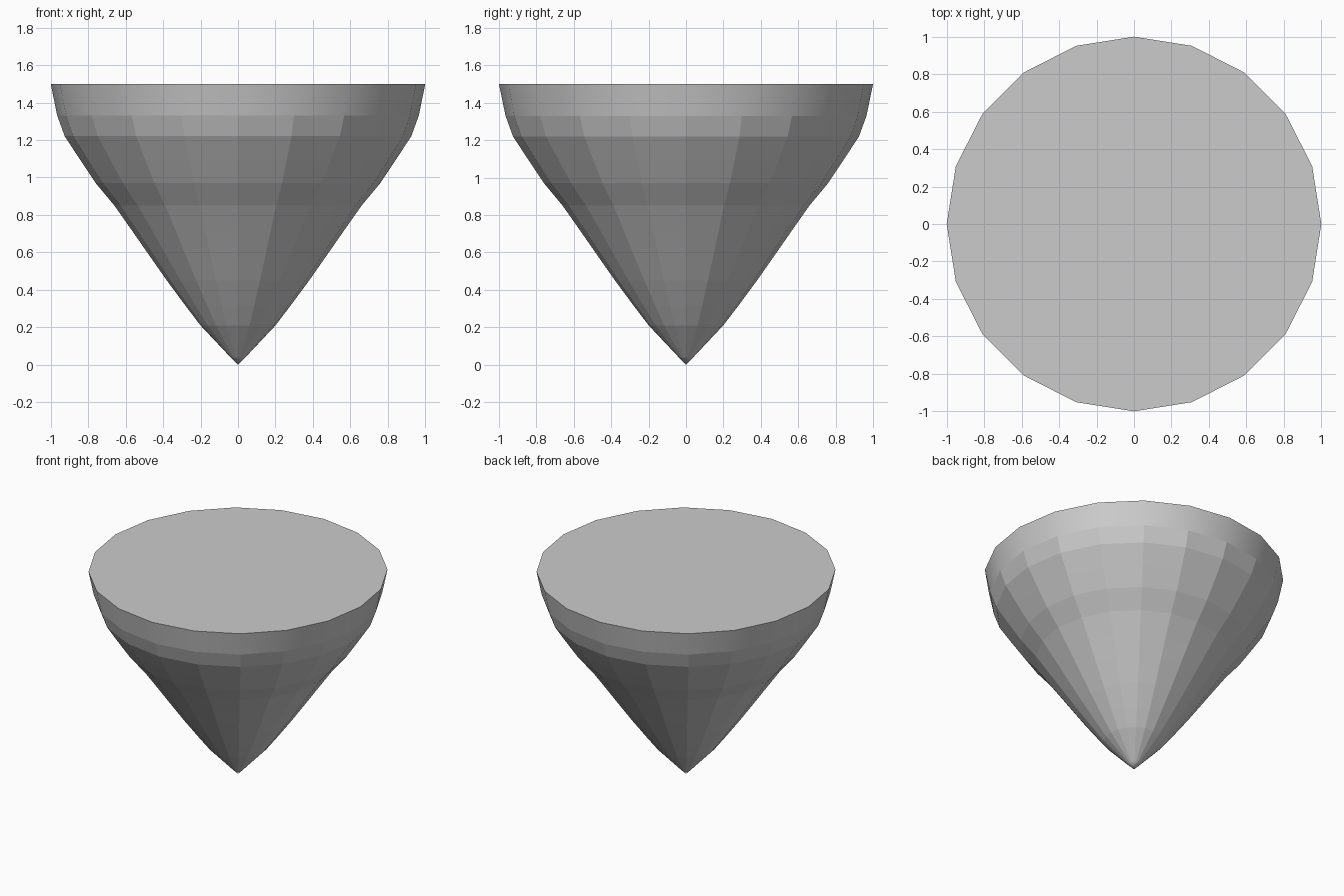
import bpy, bmesh
from math import cos, sin, pi

if "Cube" in bpy.data.objects:
    bpy.data.objects.remove(bpy.data.objects["Cube"])

SIDES = 20
# (radius, height) rings from just above the tip to the rim
PROFILE = [(0.04, 0.04), (0.2, 0.21), (0.28, 0.315), (0.38, 0.45), (0.485, 0.6),
           (0.565, 0.715), (0.66, 0.85), (0.76, 0.97), (0.84, 1.09),
           (0.925, 1.22), (0.965, 1.33), (1.0, 1.5)]

bm = bmesh.new()
tip = bm.verts.new((0, 0, 0))
rings = [[bm.verts.new((r * cos(2 * pi * i / SIDES), r * sin(2 * pi * i / SIDES), z))
          for i in range(SIDES)] for r, z in PROFILE]

# Pointed tip, smooth shaded
for i in range(SIDES):
    bm.faces.new((tip, rings[0][(i + 1) % SIDES], rings[0][i])).smooth = True

# Faceted body with a smooth band below the rim
for k, (low, high) in enumerate(zip(rings, rings[1:])):
    for i in range(SIDES):
        j = (i + 1) % SIDES
        face = bm.faces.new((low[i], low[j], high[j], high[i]))
        face.smooth = k == len(rings) - 2

# Flat top cap with a sharp rim
cap = bm.faces.new(rings[-1])
for edge in cap.edges:
    edge.smooth = False

bmesh.ops.recalc_face_normals(bm, faces=bm.faces[:])
mesh = bpy.data.meshes.new("pointed_cone")
bm.to_mesh(mesh)
bm.free()
bpy.context.collection.objects.link(bpy.data.objects.new("pointed_cone", mesh))
